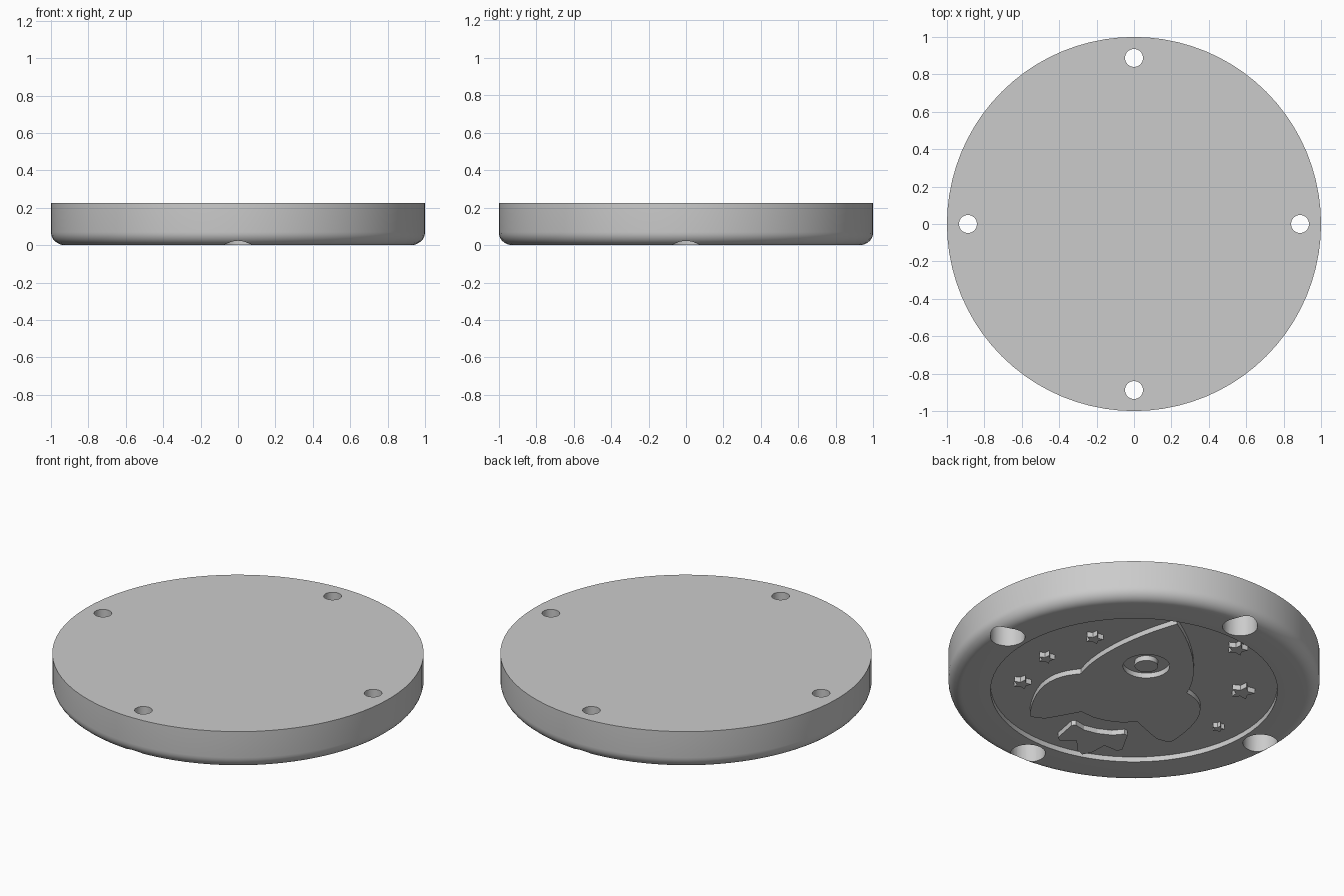
import bpy, bmesh
from math import sin, cos, pi, radians
from mathutils import Vector
from mathutils.geometry import interpolate_bezier

if "Cube" in bpy.data.objects:
    bpy.data.objects.remove(bpy.data.objects["Cube"], do_unlink=True)

HEIGHT, DEPTH, FILLET = 0.225, 0.03, 0.07
TILT = radians(-20)
ORIGIN = (0.024, -0.009)

grey = bpy.data.materials.new("plain_grey")
grey.use_nodes = True
grey.diffuse_color = (0.6, 0.6, 0.6, 1)
grey.node_tree.nodes["Principled BSDF"].inputs["Base Color"].default_value = (0.6, 0.6, 0.6, 1)


def finish(name, bm):
    bmesh.ops.recalc_face_normals(bm, faces=bm.faces)
    mesh = bpy.data.meshes.new(name)
    bm.to_mesh(mesh)
    bm.free()
    mesh.materials.append(grey)
    ob = bpy.data.objects.new(name, mesh)
    bpy.context.collection.objects.link(ob)
    return ob


def prism(name, outline, z0, z1, loc=(0, 0), turn=0):
    """Extrude a flat outline from z0 up to z1."""
    bm = bmesh.new()
    face = bm.faces.new([bm.verts.new((x, y, z0)) for x, y in outline])
    out = bmesh.ops.extrude_face_region(bm, geom=[face])
    top = [v for v in out["geom"] if isinstance(v, bmesh.types.BMVert)]
    bmesh.ops.translate(bm, verts=top, vec=(0, 0, z1 - z0))
    ob = finish(name, bm)
    ob.location = (*loc, 0)
    ob.rotation_euler.z = turn
    return ob


def circle(r, n=32, c=(0, 0)):
    return [(c[0] + r * cos(2 * pi * i / n), c[1] + r * sin(2 * pi * i / n)) for i in range(n)]


def bezier(*pts, n=12):
    return [tuple(p) for p in interpolate_bezier(*[Vector(p) for p in pts], n)]


def mirrored(half):
    """Close a half outline that starts and ends on the axis."""
    return half + [(-x, y) for x, y in half[-2:0:-1]]


def activate(ob):
    bpy.context.view_layer.update()
    bpy.ops.object.select_all(action="DESELECT")
    ob.select_set(True)
    bpy.context.view_layer.objects.active = ob


def cut(ob, cutters):
    for c in cutters:
        mod = ob.modifiers.new("cut", "BOOLEAN")
        mod.operation, mod.solver, mod.object = "DIFFERENCE", "EXACT", c
        activate(ob)
        bpy.ops.object.modifier_apply(modifier=mod.name)
        bpy.data.objects.remove(c, do_unlink=True)


def smooth(ob):
    activate(ob)
    bpy.ops.object.shade_smooth_by_angle(angle=radians(30))


# Disc with rounded lower edge and a shallow round recess underneath
profile = [(0, DEPTH), (0.772, DEPTH), (0.772, 0)]
profile += [(1 - FILLET + FILLET * sin(a), FILLET - FILLET * cos(a))
            for a in [i * pi / 16 for i in range(9)]]
profile += [(1, HEIGHT), (0, HEIGHT)]
bm = bmesh.new()
verts = [bm.verts.new((x, 0, z)) for x, z in profile]
edges = [bm.edges.new(pair) for pair in zip(verts, verts[1:])]
bmesh.ops.spin(bm, geom=verts + edges, cent=(0, 0, 0), axis=(0, 0, 1),
               angle=2 * pi, steps=80, use_duplicate=False)
bmesh.ops.remove_doubles(bm, verts=bm.verts, dist=0.0001)
disc = finish("disc", bm)

# Four stepped screw holes
cutters = []
for k in range(4):
    spot = (0.888 * cos(k * pi / 2), 0.888 * sin(k * pi / 2))
    cutters.append(prism("bore_cutter", circle(0.094), -0.1, 0.12, spot))
    cutters.append(prism("hole_cutter", circle(0.048), 0.05, 0.4, spot))
cut(disc, cutters)
smooth(disc)

# Raised rocket with fins
half = bezier((0, 0.75), (0.16, 0.56), (0.303, 0.28), (0.303, 0.07))
half += bezier((0.303, 0.07), (0.43, 0), (0.5, -0.12), (0.415, -0.43))[1:]
half += [(0.4, -0.455), (0.37, -0.46), (0.32, -0.45), (0.27, -0.41),
         (0.16, -0.315), (0.08, -0.35), (0, -0.36)]
rocket = prism("rocket", mirrored(half), 0, DEPTH + 0.005, ORIGIN, TILT)
window = (0, 0.265)
cut(rocket, [prism("window_cutter", circle(0.126, c=window), -0.1, 0.1, ORIGIN, TILT)])
smooth(rocket)
smooth(prism("window_boss", circle(0.063, c=window), 0, DEPTH + 0.005, ORIGIN, TILT))

# Flame under the rocket
flame = [(0, -0.505), (0.08, -0.495), (0.14, -0.46), (0.16, -0.47), (0.185, -0.62),
         (0.165, -0.645), (0.08, -0.615), (0.04, -0.71), (0, -0.745)]
prism("flame", mirrored(flame), 0, DEPTH + 0.005, ORIGIN, TILT)

# Stars: x, y, radius
stars = [(0.574, -0.05, 0.046), (0.514, 0.28, 0.05), (0.502, -0.34, 0.052),
         (-0.15, 0.687, 0.058), (-0.468, 0.35, 0.068), (-0.617, -0.03, 0.035)]
for x, y, r in stars:
    points = [(r * (1, 0.5)[i % 2] * sin(i * pi / 5), r * (1, 0.5)[i % 2] * cos(i * pi / 5))
              for i in range(10)]
    prism("star", points, 0, DEPTH + 0.005, (x, y), TILT)
